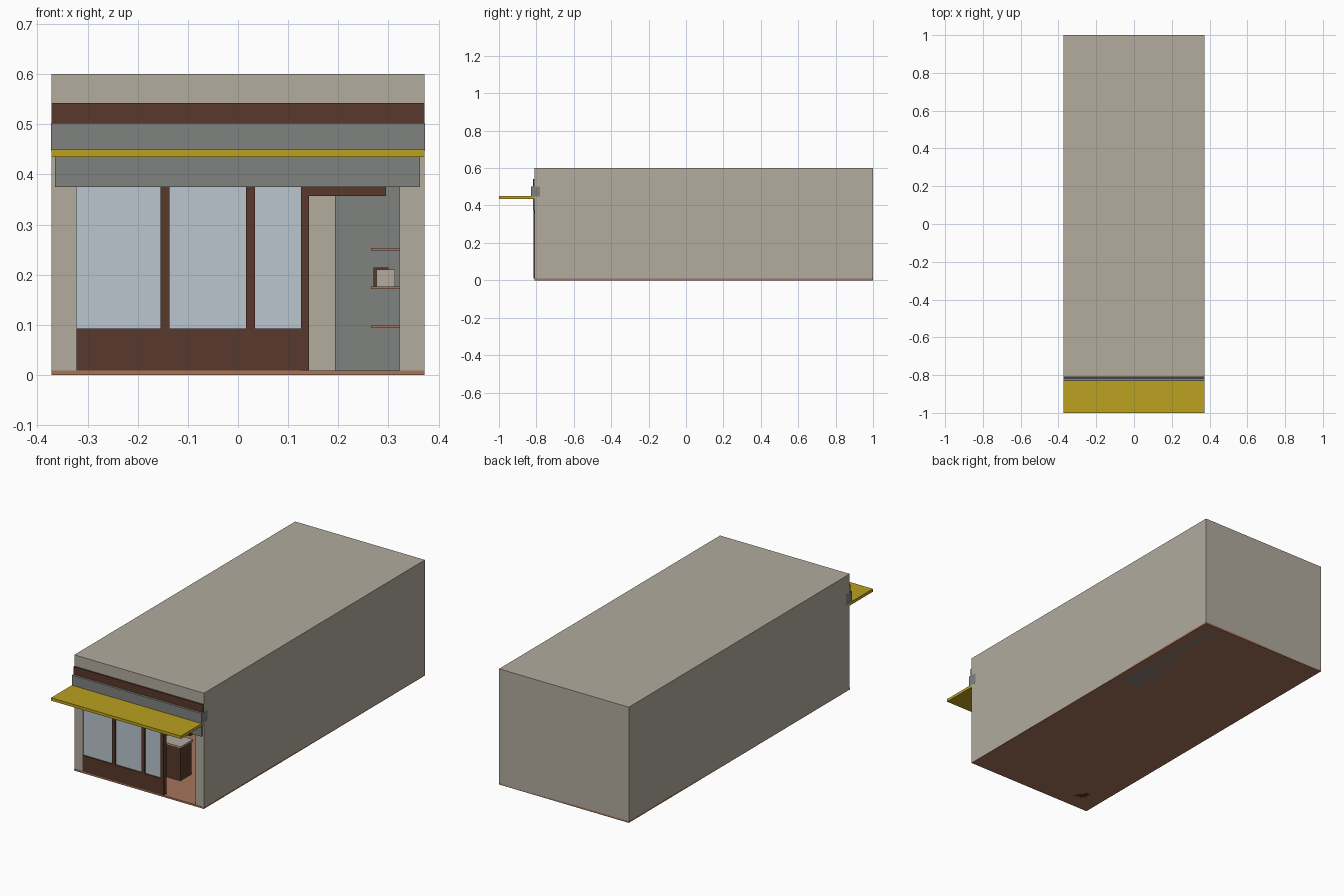
import bpy, bmesh

if "Cube" in bpy.data.objects:
    bpy.data.objects.remove(bpy.data.objects["Cube"])

W, YF, YB, H = 0.372, -0.81, 1.0, 0.60      # half width, front, back, height
T = 0.05                                    # wall thickness
INN = W - T


def srgb(r, g, b):
    f = lambda c: c / 12.92 if c <= 0.04045 else ((c + 0.055) / 1.055) ** 2.4
    return (f(r / 255), f(g / 255), f(b / 255), 1)


def mat(name, *rgb):
    m = bpy.data.materials.new(name)
    m.diffuse_color = srgb(*rgb)
    m.use_nodes = True
    m.node_tree.nodes["Principled BSDF"].inputs["Base Color"].default_value = m.diffuse_color
    return m


plaster = mat("beige_plaster", 178, 171, 158)
brown = mat("dark_brown_wood", 89, 57, 44)
grey = mat("grey_paint", 127, 130, 126)
yellow = mat("mustard_yellow", 186, 161, 32)
glass = mat("pale_glass", 187, 198, 206)
clay = mat("terracotta", 166, 117, 92)


def box(name, m, x0, x1, y0, y1, z0, z1):
    """Axis-aligned box given by its limits."""
    bm = bmesh.new()
    bmesh.ops.create_cube(bm, size=1)
    for v in bm.verts:
        v.co = (x1 if v.co.x > 0 else x0,
                y1 if v.co.y > 0 else y0,
                z1 if v.co.z > 0 else z0)
    me = bpy.data.meshes.new(name)
    bm.to_mesh(me)
    bm.free()
    me.materials.append(m)
    ob = bpy.data.objects.new(name, me)
    bpy.context.collection.objects.link(ob)
    return ob


# Shell: floor, side walls, back wall, roof, front fascia wall
box("floor", clay, -W, W, YF - 0.001, YB, 0, 0.009)
for side, a, b in (("left", -W, -INN), ("right", INN, W)):
    box(side + "_wall", plaster, a, b, YF, YB, 0.003, H)
box("back_wall", plaster, -INN, INN, YB - T, YB, 0.003, H)
box("roof", plaster, -INN, INN, YF, YB - T, 0.56, H)
box("front_upper_wall", plaster, -INN, INN, YF, YF + 0.03, 0.375, 0.56)

# Fascia bands, beam and awning
box("sign_board", grey, -0.365, 0.363, YF - 0.008, YF, 0.375, 0.437)
box("beam", grey, -W - 0.0005, W + 0.0005, -0.83, -0.78, 0.448, 0.502)
box("brown_band", brown, -W, W, YF - 0.008, YF, 0.50, 0.542)
box("awning", yellow, -W, W, -1.0, YF, 0.435, 0.45)

# Shop window: base panel, glass, mullions
box("window_base", brown, -INN, 0.135, YF - 0.003, YF + 0.02, 0.009, 0.093)
box("window_glass", glass, -INN, 0.128, YF + 0.004, YF + 0.009, 0.093, 0.375)
for i, x in enumerate((-0.1455, 0.0245)):
    box(f"mullion_{i + 1}", brown, x - 0.009, x + 0.009, YF - 0.003, YF + 0.015, 0.093, 0.375)

# Doorway: post and lintel
box("door_post", brown, 0.126, 0.142, YF - 0.005, YF + 0.02, 0.009, 0.375)
box("door_lintel", brown, 0.142, 0.295, YF - 0.003, YF + 0.02, 0.357, 0.375)

# Grey back room, reaching the underside of the floor
box("back_room", grey, 0.193, INN, 0.30, YB - T, 0.0, 0.56)

# Shelves on the right wall with a framed box on the middle one
for i, z in enumerate((0.097, 0.173, 0.25)):
    box(f"shelf_{i + 1}", clay, 0.265, INN, -0.35, 0.28, z - 0.002, z + 0.003)
box("shelf_box", brown, 0.27, 0.300, -0.30, -0.22, 0.176, 0.214)
box("shelf_box_panel", plaster, 0.276, 0.313, -0.305, -0.22, 0.176, 0.210)

# Counter behind the window, and a small display table
box("counter", brown, 0.0, 0.114, -0.635, -0.545, 0.009, 0.18)
box("counter_top", plaster, -0.005, 0.12, -0.642, -0.54, 0.18, 0.19)
box("display_table_base", brown, -0.28, -0.22, -0.73, -0.67, 0.0, 0.12)
box("display_table_top", clay, -0.30, -0.20, -0.75, -0.65, 0.12, 0.13)
